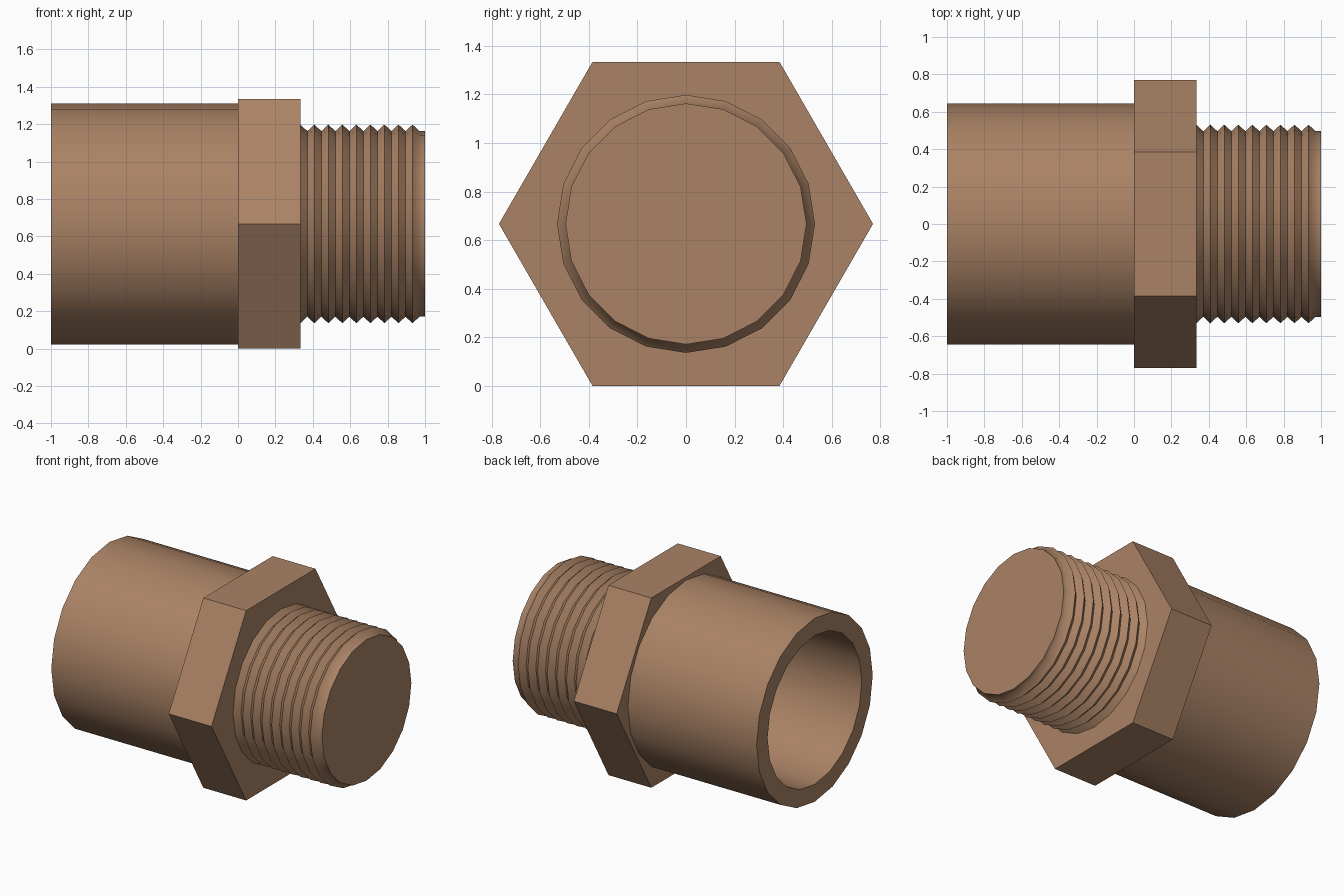
import bpy, bmesh
from math import pi, radians, cos, sin

cube = bpy.data.objects.get("Cube")
if cube:
    bpy.data.objects.remove(cube)

AXIS_Z = 0.667

bronze = bpy.data.materials.new("bronze")
bronze.use_nodes = True
color = (0.40, 0.225, 0.13, 1)
bronze.diffuse_color = color
bronze.node_tree.nodes["Principled BSDF"].inputs["Base Color"].default_value = color


def lathe(name, profile, sides, smooth=True):
    """Revolve (x, radius) points about the fitting's axis; radius 0 closes an end."""
    bm = bmesh.new()
    rings = []
    for x, r in profile:
        if r == 0:
            rings.append([])
            continue
        angles = [2 * pi * i / sides for i in range(sides)]
        rings.append([bm.verts.new((x, r * cos(a), r * sin(a))) for a in angles])
    for a, b in zip(rings, rings[1:]):
        if not a or not b:
            bm.faces.new(a or b)
            continue
        for i in range(sides):
            j = (i + 1) % sides
            bm.faces.new((a[i], a[j], b[j], b[i]))
    bmesh.ops.recalc_face_normals(bm, faces=bm.faces)
    mesh = bpy.data.meshes.new(name)
    bm.to_mesh(mesh)
    bm.free()
    mesh.materials.append(bronze)
    obj = bpy.data.objects.new(name, mesh)
    obj.location.z = AXIS_Z
    bpy.context.collection.objects.link(obj)
    if smooth:
        bpy.ops.object.select_all(action='DESELECT')
        obj.select_set(True)
        bpy.context.view_layer.objects.active = obj
        bpy.ops.object.shade_smooth_by_angle(angle=radians(46))
    return obj


# Plain socket with a blind bore
BORE = 0.523
lathe("socket", [(0, 0), (0, 0.645), (-1, 0.645), (-1, BORE), (-0.002, BORE), (-0.002, 0)], 20)

# Hexagonal wrench collar
lathe("hex_collar", [(0, 0), (0, 0.77), (0.333, 0.77), (0.333, 0)], 6, smooth=False)

# Threaded end: alternating crests and roots, then a plain tip
CREST, ROOT, PITCH, TURNS = 0.531, 0.496, 0.075, 9
thread = [(0.333, 0)]
for i in range(TURNS):
    x = 0.333 + i * PITCH
    thread += [(x, CREST), (x + PITCH / 2, ROOT)]
thread += [(1, ROOT), (1, 0)]
lathe("threaded_end", thread, 20)
